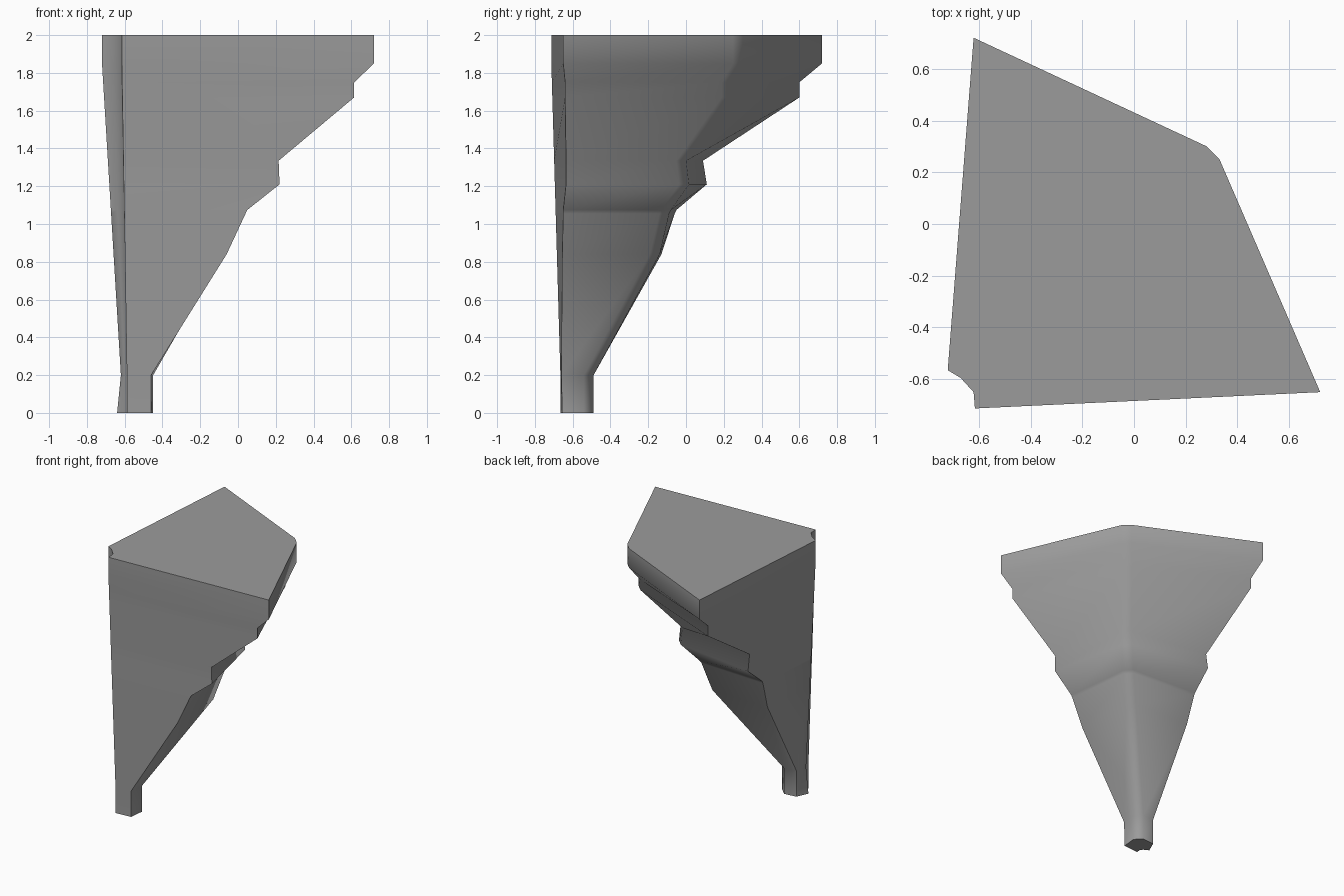
import bpy, bmesh
from math import radians
from mathutils import Vector

if "Cube" in bpy.data.objects:
    bpy.data.objects.remove(bpy.data.objects["Cube"])

# Moulding profile: z, right tip x, right tip y, ridge x, ridge y, back tip x, back tip y
LEVELS = [
    (0.00, -0.46, -0.655, -0.475, -0.515, -0.60, -0.50),
    (0.20, -0.46, -0.66, -0.475, -0.515, -0.60, -0.50),
    (0.84, -0.06, -0.655, -0.105, -0.165, -0.61, -0.13),
    (1.055, 0.04, -0.65, -0.045, -0.115, -0.62, -0.06),
    (1.075, 0.05, -0.65, -0.035, -0.105, -0.62, -0.05),
    (1.21, 0.22, -0.635, 0.06, -0.01, -0.61, 0.11),
    (1.335, 0.215, -0.635, 0.055, -0.025, -0.61, 0.09),
    (1.67, 0.615, -0.64, 0.25, 0.215, -0.61, 0.60),
    (1.75, 0.615, -0.64, 0.25, 0.215, -0.61, 0.60),
    (1.85, 0.72, -0.65, 0.305, 0.275, -0.62, 0.72),
    (2.00, 0.72, -0.65, 0.305, 0.275, -0.62, 0.72),
]
# Notched wall corner at the foot and at the top
NOTCH_LOW = [(-0.62, -0.59), (-0.60, -0.61), (-0.585, -0.635), (-0.588, -0.665)]
NOTCH_TOP = [(-0.72, -0.565), (-0.67, -0.595), (-0.62, -0.65), (-0.615, -0.713)]


def section(level):
    z, ax, ay, bx, by, cx, cy = level
    t = min(max((z - 0.2) / 1.65, 0), 1)
    pts = [(ax, ay), (bx + 0.026, by - 0.026), (bx - 0.026, by + 0.026), (cx, cy)]
    notch = [Vector(a).lerp(Vector(b), t) for a, b in zip(NOTCH_LOW, NOTCH_TOP)]
    if z == 0:
        notch[0].x -= 0.02      # foot flares slightly
    return [(p[0], p[1], z) for p in pts + notch]


# Loft the corner bracket through all sections
bm = bmesh.new()
rings = [[bm.verts.new(p) for p in section(lv)] for lv in LEVELS]
for lo, hi in zip(rings, rings[1:]):
    n = len(lo)
    for i in range(n):
        j = (i + 1) % n
        bm.faces.new((lo[i], lo[j], hi[j], hi[i]))
bm.faces.new(rings[0][::-1])
bm.faces.new(rings[-1])
bmesh.ops.recalc_face_normals(bm, faces=bm.faces)
mesh = bpy.data.meshes.new("corner_corbel")
bm.to_mesh(mesh)
bm.free()
corbel = bpy.data.objects.new("corner_corbel", mesh)
bpy.context.collection.objects.link(corbel)

# Dark grey stone
stone = bpy.data.materials.new("dark_stone")
stone.diffuse_color = (0.33, 0.33, 0.33, 1)
stone.use_nodes = True
stone.node_tree.nodes["Principled BSDF"].inputs["Base Color"].default_value = stone.diffuse_color
mesh.materials.append(stone)

# Soft mouldings and ridge, crisp wall and top edges
bpy.context.view_layer.objects.active = corbel
corbel.select_set(True)
bpy.ops.object.shade_smooth_by_angle(angle=radians(60))
